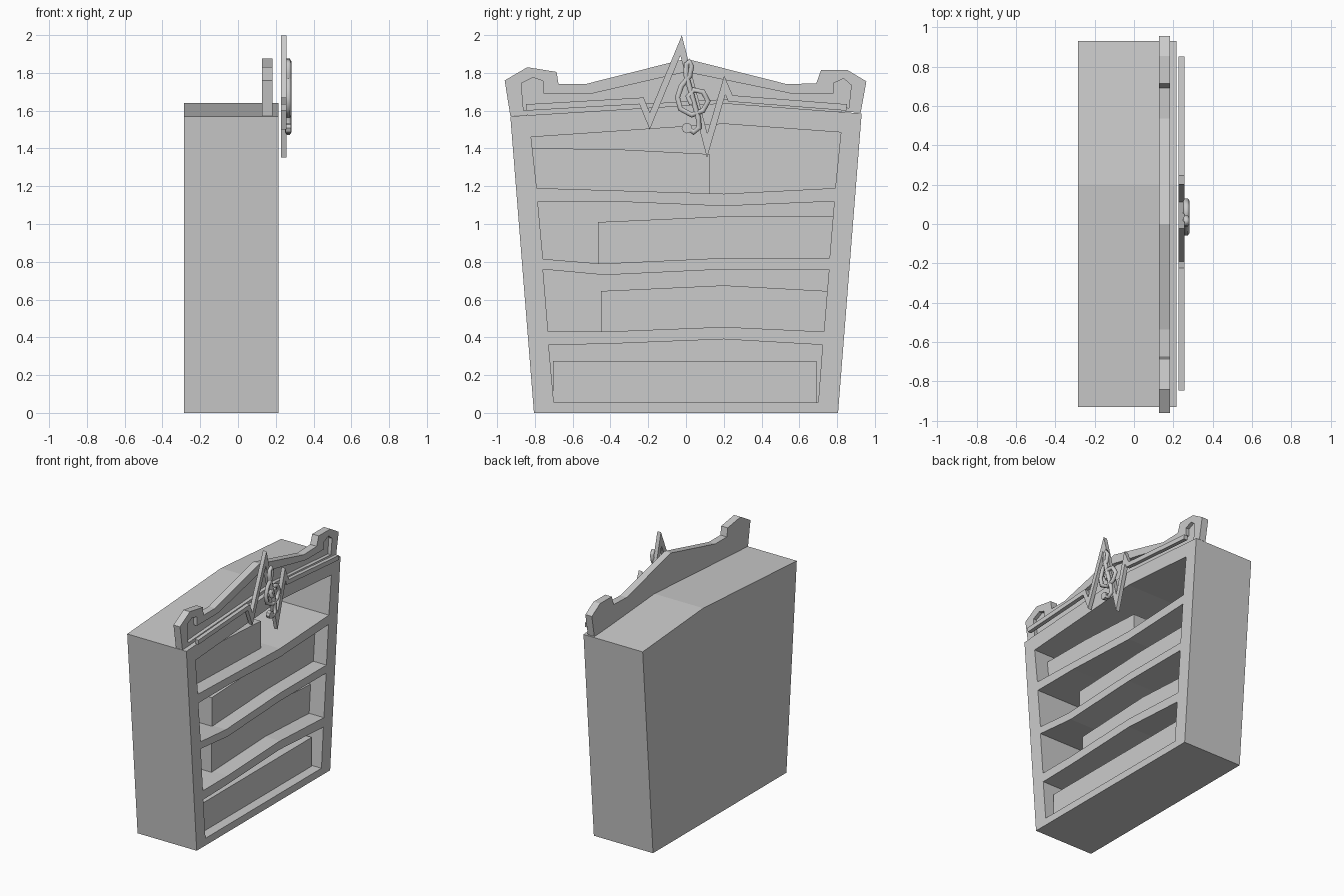
import bpy, bmesh, math
from mathutils import Vector

if "Cube" in bpy.data.objects:
    bpy.data.objects.remove(bpy.data.objects["Cube"])


def prism(name, outlines, x0, x1):
    """Extrude closed (y, z) outlines along x into one mesh object."""
    bm = bmesh.new()
    for pts in outlines:
        a = [bm.verts.new((x0, y, z)) for y, z in pts]
        b = [bm.verts.new((x1, y, z)) for y, z in pts]
        bm.faces.new(a)
        bm.faces.new(b[::-1])
        for i in range(len(pts)):
            j = (i + 1) % len(pts)
            bm.faces.new((a[i], b[i], b[j], a[j]))
    bmesh.ops.recalc_face_normals(bm, faces=bm.faces)
    me = bpy.data.meshes.new(name)
    bm.to_mesh(me)
    bm.free()
    ob = bpy.data.objects.new(name, me)
    bpy.context.collection.objects.link(ob)
    return ob


def carve(ob, cutter):
    """Subtract the cutter, apply and remove it."""
    m = ob.modifiers.new("cut", 'BOOLEAN')
    m.operation, m.solver, m.object = 'DIFFERENCE', 'EXACT', cutter
    cutter.hide_render = True
    bpy.context.view_layer.objects.active = ob
    bpy.ops.object.modifier_apply(modifier=m.name)
    bpy.data.objects.remove(cutter)


def ribbon(path, half):
    """Outline of a mitred band of constant width along a (y, z) path."""
    p = [Vector(q) for q in path]
    up, down = [], []
    for i, q in enumerate(p):
        d0 = (q - p[max(i - 1, 0)]) if i else p[1] - q
        d1 = (p[i + 1] - q) if i + 1 < len(p) else d0
        n0 = Vector((-d0.y, d0.x)).normalized()
        n1 = Vector((-d1.y, d1.x)).normalized()
        m = (n0 + n1) * half / (1 + n0.dot(n1))
        up.append(tuple(q + m))
        down.append(tuple(q - m))
    return up + down[::-1]


# Tapered cabinet with a crooked roof
cabinet = prism("cabinet", [[(-.805, 0), (.805, 0), (.93, 1.585), (.2, 1.64), (-.93, 1.57)]],
                -.285, .215)

# Four wonky shelf openings
openings = [
    [(-.82, 1.46), (.2, 1.53), (.82, 1.485), (.79, 1.19), (.2, 1.16), (-.79, 1.19)],
    [(-.785, 1.12), (-.4, 1.12), (.2, 1.095), (.785, 1.12),
     (.76, .82), (.2, .82), (-.45, .79), (-.757, .815)],
    [(-.757, .76), (-.43, .73), (.2, .76), (.757, .76),
     (.73, .43), (.2, .455), (-.43, .43), (-.73, .43)],
    [(-.727, .36), (-.43, .365), (.2, .39), (.723, .36), (.7, .055), (-.7, .055)],
]
carve(cabinet, prism("shelf_cutter", openings, -.2, .4))

# Solid rows of books, set back from the front
rows = [
    ([(-.825, 1.40), (-.4, 1.397), (.125, 1.37), (.125, 1.15), (-.8, 1.17)], .105),
    ([(-.465, 1.01), (.2, 1.04), (.785, 1.04), (.765, .81), (.2, .81), (-.465, .78)], .105),
    ([(-.45, .645), (.2, .675), (.75, .645), (.74, .42), (.2, .44), (-.45, .42)], .09),
    ([(-.703, .275), (.69, .275), (.69, .04), (-.703, .04)], .14),
]
for i, (pts, front) in enumerate(rows):
    prism(f"book_row_{i + 1}", [pts], -.21, front)

# Crest board with a recessed panel
crest = prism("crest", [[
    (-.93, 1.572), (-.96, 1.76), (-.84, 1.83), (-.685, 1.805), (-.675, 1.74), (-.535, 1.74),
    (0, 1.875), (.535, 1.74), (.69, 1.745), (.715, 1.815), (.855, 1.815), (.955, 1.755),
    (.925, 1.59), (.2, 1.62)]], .127, .182)
carve(crest, prism("crest_cutter", [[
    (-.86, 1.60), (-.872, 1.745), (-.81, 1.775), (-.757, 1.757), (-.755, 1.69), (-.5, 1.69),
    (0, 1.805), (.56, 1.69), (.78, 1.69), (.78, 1.745), (.835, 1.77), (.875, 1.735),
    (.862, 1.615), (.2, 1.66)]], .155, .3))

# Heartbeat-shaped trim in front of the crest
beat = [(-.845, 1.617), (-.235, 1.652), (-.192, 1.545), (-.026, 1.945), (.112, 1.415),
        (.205, 1.735), (.235, 1.665), (.85, 1.617)]
prism("zigzag_trim", [ribbon(beat, .017)], .227, .257)

# Curled clef ornament with its end ball
path = [(.0, 1.515), (.04, 1.485), (.07, 1.51), (.065, 1.56), (.02, 1.72), (.0, 1.79),
        (.002, 1.845), (.018, 1.862), (.03, 1.835), (.02, 1.785), (-.025, 1.73), (-.045, 1.67),
        (-.03, 1.61), (.03, 1.577), (.09, 1.6), (.117, 1.65), (.09, 1.7), (.04, 1.71),
        (.01, 1.675), (.03, 1.635)]
cu = bpy.data.curves.new("clef_ornament", 'CURVE')
cu.dimensions = '3D'
cu.bevel_depth, cu.bevel_resolution, cu.use_fill_caps = .016, 1, True
sp = cu.splines.new('POLY')
sp.points.add(len(path) - 1)
for p, (y, z) in zip(sp.points, path):
    p.co = (.266, y, z, 1)
bpy.context.collection.objects.link(bpy.data.objects.new("clef_ornament", cu))

bpy.ops.mesh.primitive_cylinder_add(vertices=8, radius=.028, depth=.03,
                                    location=(.266, .005, 1.508),
                                    rotation=(0, math.pi / 2, 0))
bpy.context.object.name = "clef_ball"
